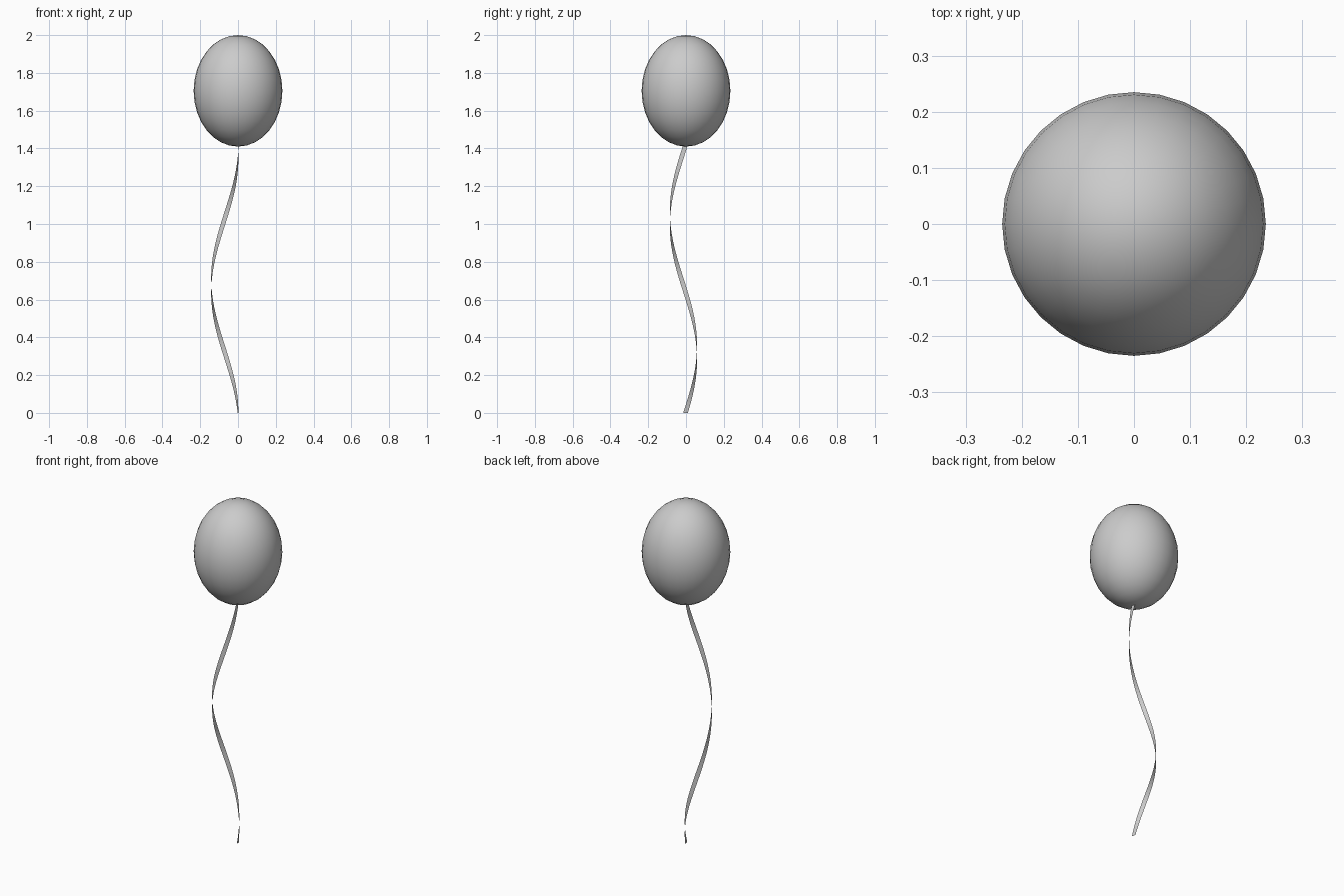
import bpy, bmesh
from math import sin, cos, radians

if "Cube" in bpy.data.objects:
    bpy.data.objects.remove(bpy.data.objects["Cube"])


def make_object(name, bm):
    mesh = bpy.data.meshes.new(name)
    bm.to_mesh(mesh)
    bm.free()
    mesh.shade_smooth()
    obj = bpy.data.objects.new(name, mesh)
    bpy.context.collection.objects.link(obj)
    return obj


# Balloon: stretched smooth sphere
bm = bmesh.new()
bmesh.ops.create_uvsphere(bm, u_segments=32, v_segments=16, radius=1)
bmesh.ops.scale(bm, vec=(0.235, 0.235, 0.295), verts=bm.verts)
bmesh.ops.translate(bm, vec=(0, 0, 1.705), verts=bm.verts)
make_object("balloon", bm)

# String: thin flat ribbon winding one turn up to the balloon
CX, CY, RADIUS, HALF_WIDTH = -0.07, -0.0135, 0.071, 0.0125
PITCH, TOP, STEPS = 1.42, 1.412, 48
bm = bmesh.new()
previous = None
for i in range(STEPS + 1):
    z = TOP * i / STEPS
    a = radians(9 + 360 * z / PITCH)
    row = [bm.verts.new((CX + RADIUS * cos(a) - s * sin(a),
                         CY + RADIUS * sin(a) + s * cos(a), z))
           for s in (-HALF_WIDTH, HALF_WIDTH)]
    if previous:
        bm.faces.new((previous[0], previous[1], row[1], row[0]))
    previous = row
make_object("string", bm)
